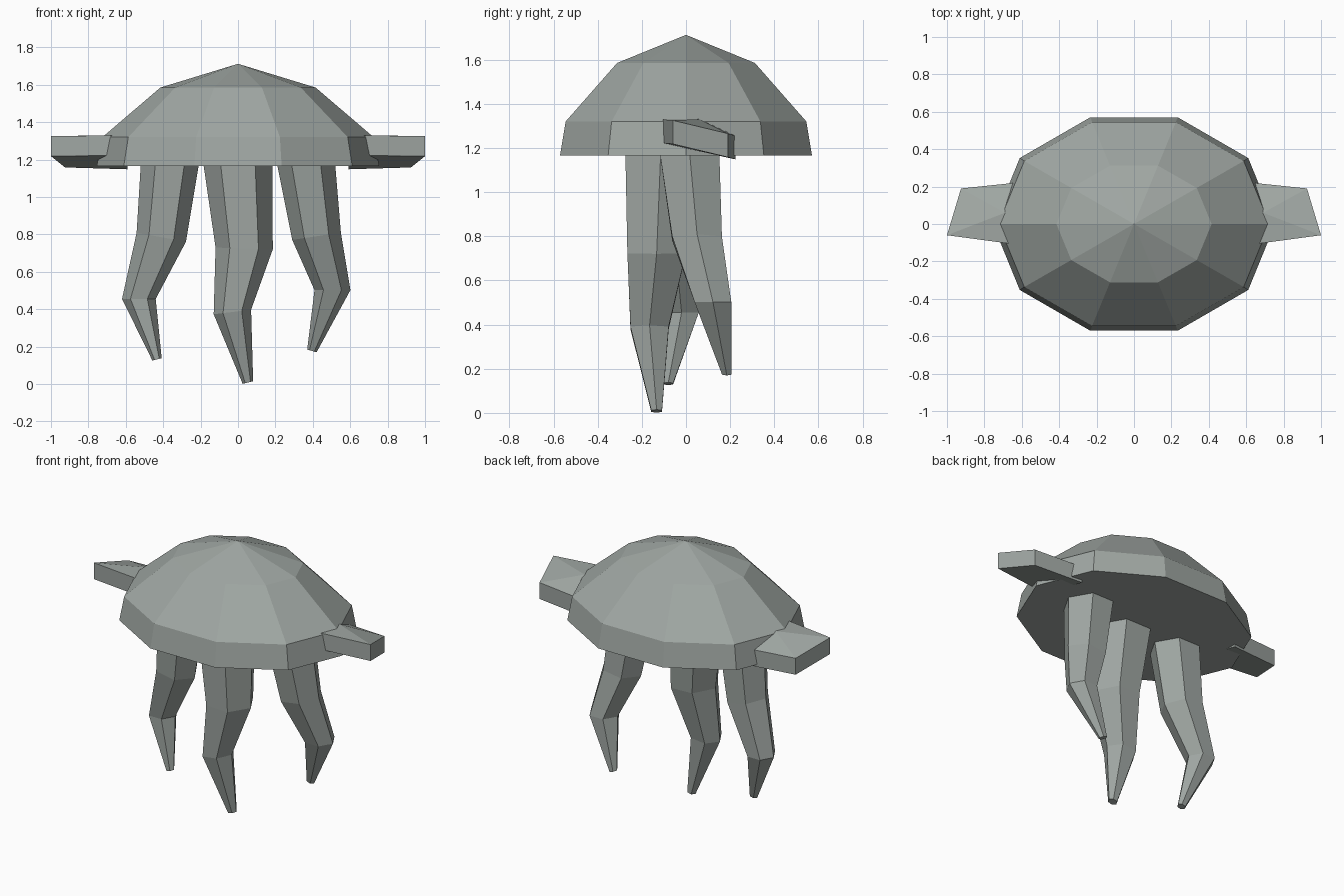
import bpy, bmesh
from math import cos, sin, pi

cube = bpy.data.objects.get("Cube")
if cube:
    bpy.data.objects.remove(cube, do_unlink=True)

grey = bpy.data.materials.new("stone_grey")
grey.use_nodes = True
colour = (0.35, 0.385, 0.365, 1)
grey.diffuse_color = colour
grey.node_tree.nodes["Principled BSDF"].inputs["Base Color"].default_value = colour


def finish(name, bm):
    bmesh.ops.recalc_face_normals(bm, faces=bm.faces)
    mesh = bpy.data.meshes.new(name)
    bm.to_mesh(mesh)
    bm.free()
    mesh.materials.append(grey)
    obj = bpy.data.objects.new(name, mesh)
    bpy.context.collection.objects.link(obj)
    return obj


def ring(bm, sides, centre, rx, ry, slope=0):
    x, y, z = centre
    angles = [2 * pi * i / sides for i in range(sides)]
    return [bm.verts.new((x + rx * cos(a), y + ry * sin(a), z + slope * rx * cos(a)))
            for a in angles]


def bridge(bm, a, b):
    for i in range(len(a)):
        j = (i + 1) % len(a)
        bm.faces.new((a[i], a[j], b[j], b[i]))


# Ten-sided oval dome with a flat underside
bm = bmesh.new()
levels = [(1.165, 0.755, 0.6), (1.32, 0.725, 0.573), (1.585, 0.415, 0.328)]
rings = [ring(bm, 10, (0, 0, z), rx, ry) for z, rx, ry in levels]
bm.faces.new(rings[0])
for a, b in zip(rings, rings[1:]):
    bridge(bm, a, b)
apex = bm.verts.new((0, 0, 1.712))
for i in range(10):
    bm.faces.new((rings[-1][i], rings[-1][(i + 1) % 10], apex))
finish("dome", bm)

# Bent hexagonal tentacles: x, y, z, radius, slope of each joint
tentacles = {
    "front_tentacle": [(0, -0.115, 1.17, 0.184, 0), (0.033, -0.133, 0.725, 0.153, -0.03),
                       (-0.03, -0.165, 0.385, 0.1, 0.12), (0.053, -0.133, 0.008, 0.028, 0.25)],
    "left_tentacle": [(0.365, 0.017, 1.17, 0.155, 0), (0.42, 0.05, 0.79, 0.13, 0.15),
                      (0.505, 0.122, 0.502, 0.096, 0), (0.395, 0.185, 0.177, 0.025, -0.3)],
    "right_tentacle": [(-0.365, -0.06, 1.17, 0.155, 0), (-0.41, -0.05, 0.785, 0.132, -0.18),
                       (-0.53, -0.02, 0.455, 0.09, 0), (-0.433, -0.08, 0.132, 0.025, 0.25)],
}
for name, joints in tentacles.items():
    bm = bmesh.new()
    rings = [ring(bm, 6, (x, y, z), r, r, s) for x, y, z, r, s in joints]
    for a, b in zip(rings, rings[1:]):
        bridge(bm, a, b)
    bm.faces.new(rings[0])
    bm.faces.new(rings[-1])
    finish(name, bm)

# Tilted side fins, mirrored, with a raised point at the root
outline = [(0.59, -0.115, 1.33), (1.0, -0.06, 1.325), (0.925, 0.19, 1.265),
           (0.59, 0.225, 1.255)]
for side, name in ((1, "left_fin"), (-1, "right_fin")):
    bm = bmesh.new()
    top = [bm.verts.new((side * x, y, z)) for x, y, z in outline]
    low = [bm.verts.new((side * x, y, z - 0.107)) for x, y, z in outline]
    peak = bm.verts.new((side * 0.69, 0.06, 1.33))
    bridge(bm, top, low)
    bm.faces.new(low)
    for i in range(4):
        bm.faces.new((top[i], top[(i + 1) % 4], peak))
    finish(name, bm)
